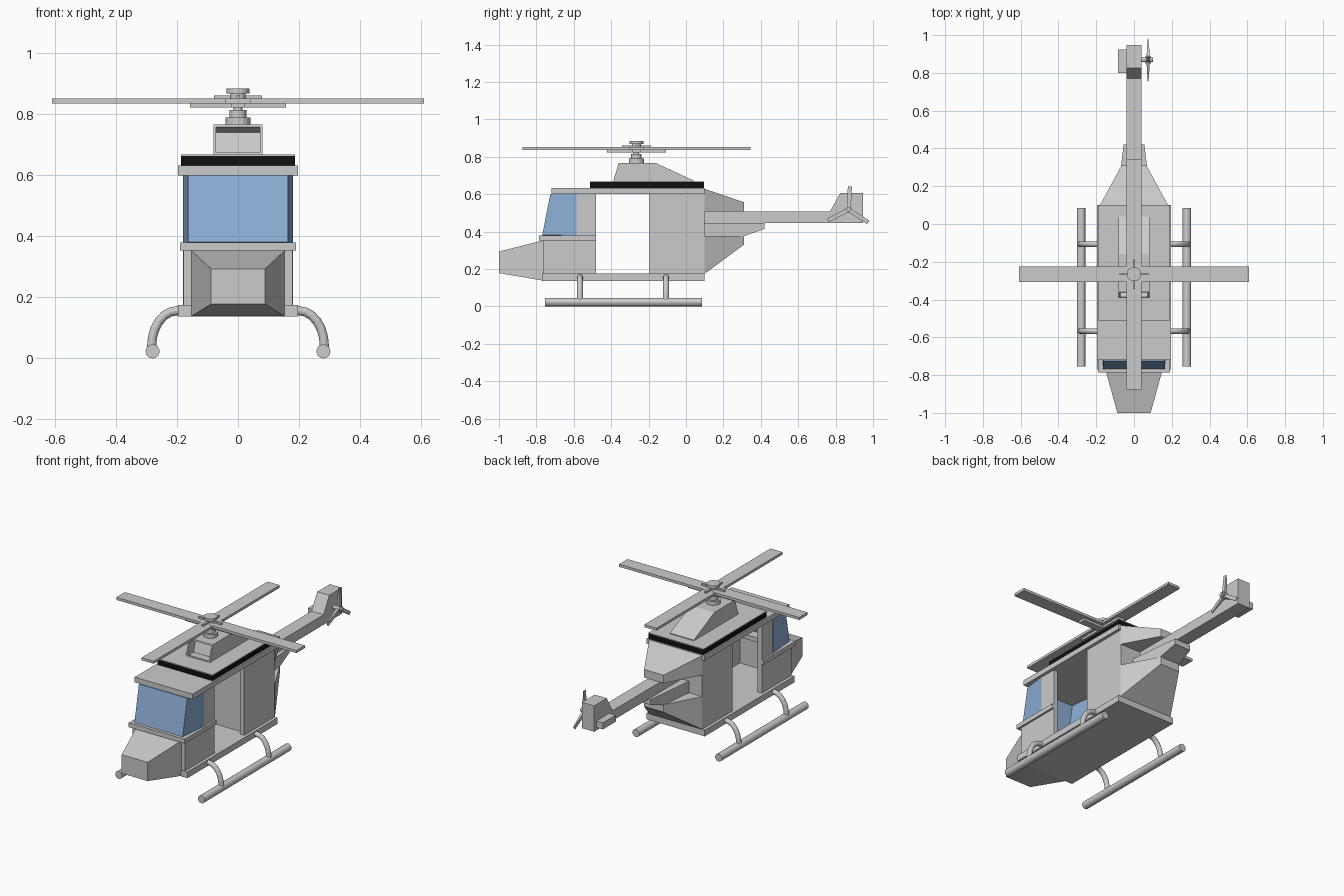
import bpy, bmesh, math
from mathutils import Matrix, Vector

if "Cube" in bpy.data.objects:
    bpy.data.objects.remove(bpy.data.objects["Cube"])


def material(name, rgb):
    m = bpy.data.materials.new(name)
    m.diffuse_color = (*rgb, 1)
    m.use_nodes = True
    m.node_tree.nodes["Principled BSDF"].inputs["Base Color"].default_value = m.diffuse_color
    return m


BLUE = material("glass_blue", (0.27, 0.43, 0.68))
BLACK = material("black", (0.005, 0.005, 0.005))


def finish(name, bm, mat=None, mirror=False):
    bmesh.ops.recalc_face_normals(bm, faces=bm.faces)
    me = bpy.data.meshes.new(name)
    bm.to_mesh(me)
    bm.free()
    ob = bpy.data.objects.new(name, me)
    bpy.context.collection.objects.link(ob)
    if mat:
        me.materials.append(mat)
    if mirror:
        ob.modifiers.new("Mirror", 'MIRROR')
    return ob


def loft_bm(a, b, caps=True, open_side=None):
    bm = bmesh.new()
    va = [bm.verts.new(p) for p in a]
    vb = [bm.verts.new(p) for p in b]
    n = len(va)
    for i in range(n):
        if i != open_side:
            j = (i + 1) % n
            bm.faces.new((va[i], va[j], vb[j], vb[i]))
    if caps:
        bm.faces.new(va)
        bm.faces.new(vb)
    bmesh.ops.recalc_face_normals(bm, faces=bm.faces)
    return bm


def box(name, x, y, z, mat=None, mirror=False):
    ring = lambda h: [(x[0], y[0], h), (x[1], y[0], h), (x[1], y[1], h), (x[0], y[1], h)]
    return finish(name, loft_bm(ring(z[0]), ring(z[1])), mat, mirror)


def rect(y, hx, z0, z1):
    return [(-hx, y, z0), (hx, y, z0), (hx, y, z1), (-hx, y, z1)]


def taper(name, a, b):
    return finish(name, loft_bm(rect(*a), rect(*b)))


def prism_bm(pts, hx):
    return loft_bm([(-hx, y, z) for y, z in pts], [(hx, y, z) for y, z in pts])


def cylinder(name, r, p0, p1, n=16, mirror=False):
    p0, p1 = Vector(p0), Vector(p1)
    d = p1 - p0
    bm = bmesh.new()
    mat = Matrix.Translation((p0 + p1) / 2) @ d.to_track_quat('Z', 'Y').to_matrix().to_4x4()
    bmesh.ops.create_cone(bm, cap_ends=True, segments=n, radius1=r, radius2=r,
                          depth=d.length, matrix=mat)
    return finish(name, bm, None, mirror)


# Cabin shell
box("floor", (-.197, .197), (-.77, .1), (.137, .175))
box("front_side_wall", (.15, .178), (-.765, -.48), (.175, .355), mirror=True)
box("front_wall", (-.15, .15), (-.765, -.735), (.175, .355))
box("window_sill", (.15, .19), (-.787, -.48), (.353, .38), mirror=True)
box("dashboard", (-.15, .15), (-.787, -.70), (.353, .38))
box("door_pillar", (.15, .178), (-.585, -.48), (.38, .6), mirror=True)
box("rear_side_wall", (.15, .178), (-.195, .1), (.175, .6), mirror=True)
box("rear_bulkhead", (-.15, .15), (-.165, .1), (.175, .6))
box("roof", (-.196, .196), (-.72, .1), (.6, .632))
box("roof_band", (-.187, .187), (-.513, .097), (.632, .664), BLACK)
box("roof_top", (-.187, .187), (-.513, .097), (.664, .668))

# Windscreen with side windows, open at the back
glass = finish("windscreen", loft_bm(
    [(-.16, -.765, .38), (.16, -.765, .38), (.175, -.585, .38), (-.175, -.585, .38)],
    [(-.16, -.722, .6), (.16, -.722, .6), (.175, -.585, .6), (-.175, -.585, .6)],
    caps=False, open_side=2), BLUE)
sol = glass.modifiers.new("Thickness", 'SOLIDIFY')
sol.thickness, sol.offset = .01, 0

# Nose and rear body
taper("nose", (-.765, .153, .138, .353), (-1, .088, .178, .293))
taper("rear_hood", (.1, .18, .508, .628), (.31, .066, .508, .557))
taper("rear_lower_body", (.1, .18, .175, .376), (.31, .066, .33, .376))
finish("boom_root", loft_bm(rect(.1, .09, .376, .447) , rect(.31, .068, .376, .447)))
taper("boom_root_tip", (.31, .068, .376, .447), (.42, .055, .414, .447))

# Engine cowling with recessed intake
bm = prism_bm([(-.39, .666), (-.36, .766), (-.16, .766), (.04, .673), (.04, .666)], .081)
front = min(bm.faces, key=lambda f: f.normal.y)
bmesh.ops.inset_individual(bm, faces=[front], thickness=.012)
bmesh.ops.inset_individual(bm, faces=[front], thickness=.001, depth=-.06)
finish("engine_cowling", bm)

# Tail boom and fin
box("tail_boom", (-.041, .041), (.1, .79), (.447, .508))
finish("tail_fin", prism_bm([(.77, .447), (.77, .508), (.825, .606), (.947, .606), (.947, .447)], .041))
box("tail_side_box", (-.085, -.041), (.80, .925), (.465, .505))

# Tail rotor
TY, TZ = .87, .517
cylinder("tail_rotor_shaft", .012, (.04, TY, TZ), (.1, TY, TZ), 12)
cylinder("tail_rotor_hub", .019, (.062, TY, TZ), (.09, TY, TZ), 12)
for k in range(3):
    ang = math.radians(3 + 120 * k)
    side = lambda r, w, t: [(.075 + sx * t,
                             TY + math.sin(ang) * r + math.cos(ang) * sy * w,
                             TZ + math.cos(ang) * r - math.sin(ang) * sy * w)
                            for sx, sy in ((-1, -1), (1, -1), (1, 1), (-1, 1))]
    finish(f"tail_rotor_blade_{k + 1}", loft_bm(side(.01, .011, .009), side(.125, .011, .002)))

# Main rotor mast, hub and blades
RY = -.265
for name, r, z0, z1 in (("mast_base", .041, .764, .79), ("mast_collar", .028, .79, .814),
                        ("mast_shaft", .015, .81, .875), ("hub_lower", .025, .852, .868),
                        ("hub_cap", .038, .868, .884)):
    cylinder(name, r, (0, RY, z0), (0, RY, z1))
for name, length, w, z0, z1 in (("main_blade", .61, .041, .836, .852),
                                ("blade_grip", .157, .022, .822, .836),
                                ("hub_arm", .078, .006, .852, .862)):
    box(name + "_across", (-length, length), (RY - w, RY + w), (z0, z1))
    box(name + "_along", (-w, w), (RY - length, RY + length), (z0, z1 - .0005))

# Landing skids and curved struts
cylinder("skid", .023, (.28, -.755, .023), (.28, .085, .023), 16, mirror=True)
path = [(.17, .156)] + [(.2 + .083 * math.sin(t), .04 + .116 * math.cos(t))
                        for t in [math.pi / 12 * i for i in range(7)]] + [(.282, .025)]
for label, y in (("front", -.567), ("rear", -.107)):
    bm = bmesh.new()
    rings = []
    for i, (x, z) in enumerate(path):
        a, b = path[max(i - 1, 0)], path[min(i + 1, len(path) - 1)]
        t = Vector((b[0] - a[0], 0, b[1] - a[1])).normalized()
        n = Vector((-t.z, 0, t.x))
        rings.append([bm.verts.new(Vector((x, y, z)) + .015 * (n * math.cos(q) + Vector((0, math.sin(q), 0))))
                      for q in [math.tau * k / 12 for k in range(12)]])
    for r0, r1 in zip(rings, rings[1:]):
        for k in range(12):
            bm.faces.new((r0[k], r0[(k + 1) % 12], r1[(k + 1) % 12], r1[k]))
    bm.faces.new(rings[0])
    bm.faces.new(rings[-1])
    finish(f"{label}_skid_strut", bm, mirror=True)
